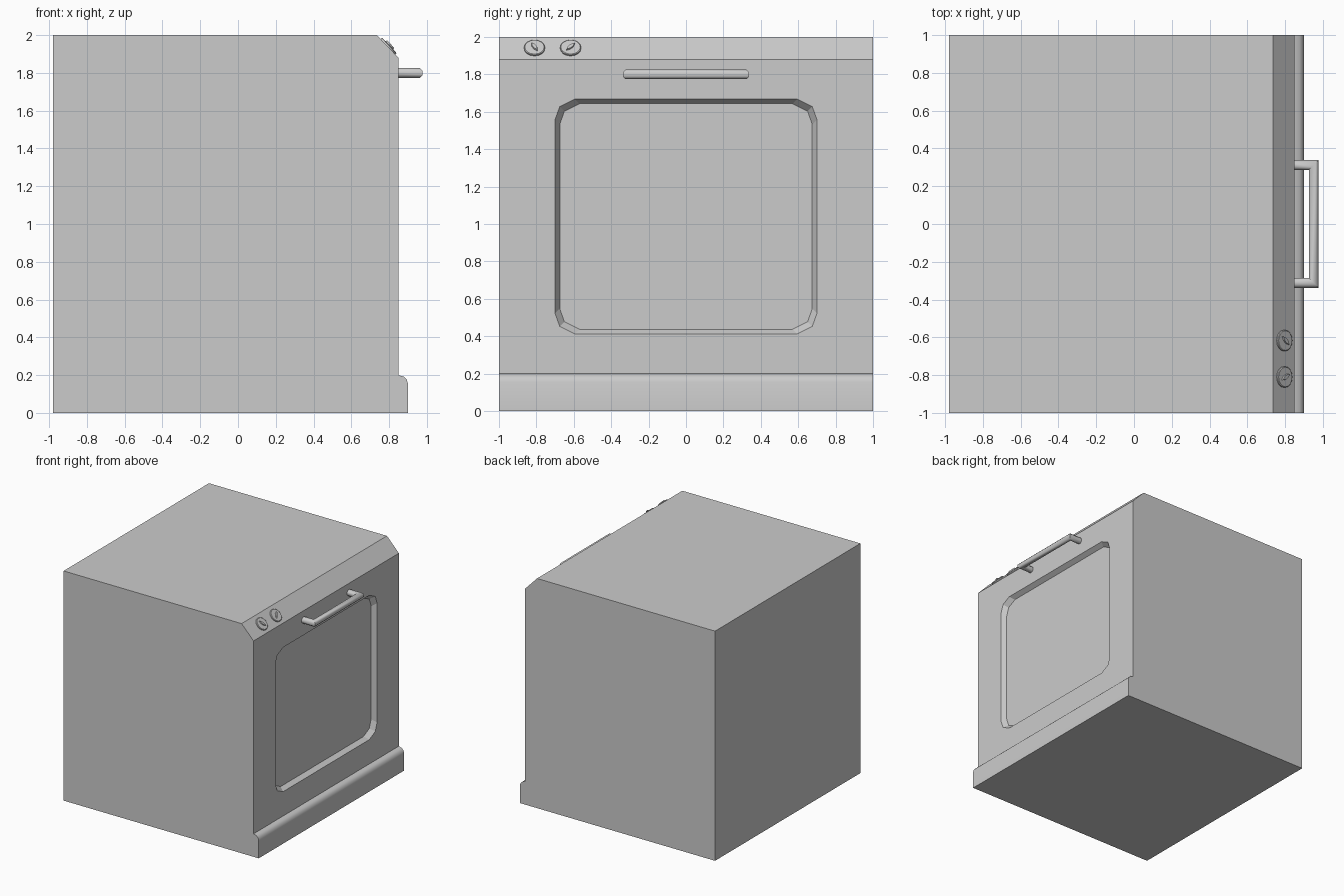
import bpy, bmesh
from math import cos, sin, pi, atan2, radians
from mathutils import Vector, Matrix

if "Cube" in bpy.data.objects:
    bpy.data.objects.remove(bpy.data.objects["Cube"])


def make_object(name, bm, smooth=None):
    bmesh.ops.recalc_face_normals(bm, faces=bm.faces)
    mesh = bpy.data.meshes.new(name)
    bm.to_mesh(mesh)
    bm.free()
    ob = bpy.data.objects.new(name, mesh)
    bpy.context.collection.objects.link(ob)
    if smooth:
        bpy.ops.object.select_all(action='DESELECT')
        ob.select_set(True)
        bpy.context.view_layer.objects.active = ob
        bpy.ops.object.shade_smooth_by_angle(angle=radians(smooth))
    return ob


def loft(rings):
    """Skin equal-length rings of points and cap both ends."""
    bm = bmesh.new()
    rows = [[bm.verts.new(p) for p in ring] for ring in rings]
    n = len(rows[0])
    for a, b in zip(rows, rows[1:]):
        for i in range(n):
            j = (i + 1) % n
            bm.faces.new((a[i], a[j], b[j], b[i]))
    bm.faces.new(rows[0])
    bm.faces.new(rows[-1])
    return bm


# Cabinet: side profile with sloped control strip and rounded plinth
profile = [(-0.98, 0), (0.9, 0), (0.9, 0.155), (0.893, 0.177), (0.877, 0.192),
           (0.85, 0.2), (0.85, 1.88), (0.735, 2), (-0.98, 2)]
cabinet = make_object("oven_cabinet",
                      loft([[(x, y, z) for x, z in profile] for y in (-1, 1)]), 30)


# Window recess: chamfered-corner opening with tapered walls
def window_ring(x, inset):
    w, h = 0.70 - inset, 0.628 - inset
    q = [(w, h - 0.11), (w - 0.025, h - 0.04), (w - 0.105, h)]
    loop = q + [(-y, z) for y, z in reversed(q)]
    loop += [(-y, -z) for y, z in loop]
    return [(x, y, z + 1.04) for y, z in loop]


cutter = make_object("window_cutter", loft([window_ring(0.89, -0.025), window_ring(0.81, 0.025)]))
cutter.hide_render = True
cut = cabinet.modifiers.new("window_recess", 'BOOLEAN')
cut.operation, cut.solver, cut.object = 'DIFFERENCE', 'EXACT', cutter
bpy.context.view_layer.objects.active = cabinet
bpy.ops.object.modifier_apply(modifier=cut.name)
bpy.data.objects.remove(cutter)

# Handle: octagonal tube with mitred corners
r = 0.028
angles = [2 * pi * (i + 0.5) / 8 for i in range(8)]
rings = []
for x, y, dx, dy in [(0.84, -0.312, 0, 1), (0.952, -0.312, -1, 1),
                     (0.952, 0.312, -1, -1), (0.84, 0.312, 0, -1)]:
    rings.append([(x + r * cos(a) * dx, y + r * cos(a) * dy, 1.8 + r * sin(a)) for a in angles])
make_object("door_handle", loft(rings), 50)

# Knobs: low discs with lozenge pointers, seated on the control strip
normal = Vector((0.12, 0, 0.115)).normalized()
across = Vector((0, 1, 0))
up = normal.cross(across)
for name, y, turn in (("left", -0.81, 30), ("right", -0.617, -42)):
    place = Matrix.Translation((0.795, y, 1.94)) @ Matrix((across, up, normal)).transposed().to_4x4()
    disc = [[(rad * cos(2 * pi * i / 16), rad * sin(2 * pi * i / 16), h) for i in range(16)]
            for rad, h in ((0.056, -0.005), (0.056, 0.006), (0.052, 0.009))]
    make_object(name + "_knob", loft(disc), 30).matrix_world = place
    shape = [(0, 0.036), (-0.011, 0.012), (-0.011, -0.012), (0, -0.036), (0.011, -0.012), (0.011, 0.012)]
    pointer = [[(px * s, py * s, h) for px, py in shape] for s, h in ((1, 0.005), (0.85, 0.018))]
    make_object(name + "_knob_pointer", loft(pointer)).matrix_world = \
        place @ Matrix.Rotation(radians(turn), 4, 'Z')
